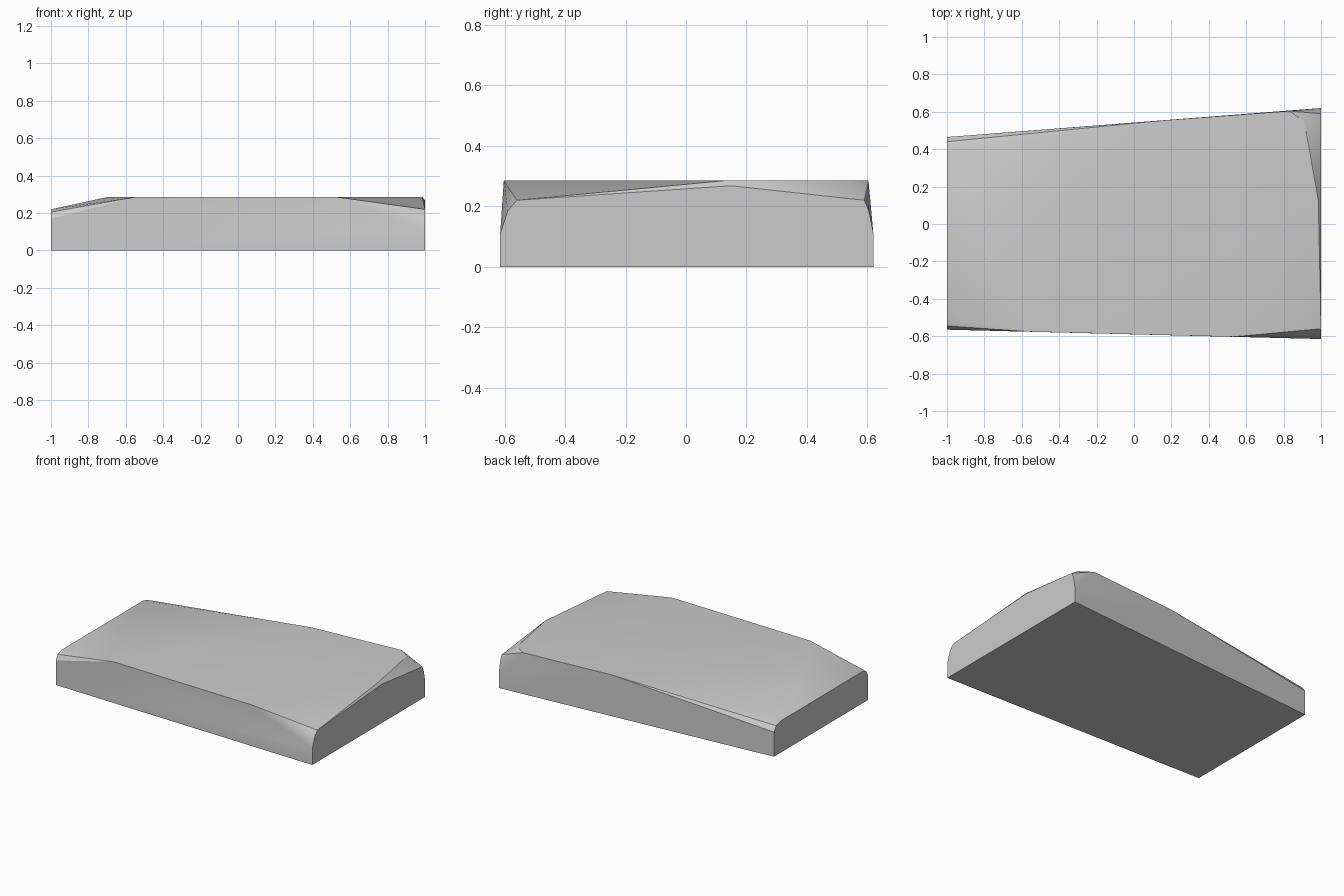
import bpy
import bmesh
import math

old = bpy.data.objects.get("Cube")
if old:
    bpy.data.objects.remove(old, do_unlink=True)

TOP = 0.285   # height of the flat upper surface
RIM = 0.22    # height of the worn rim at both ends

# One plain stone colour
stone = bpy.data.materials.new("light_grey_stone")
stone.use_nodes = True
colour = (0.6, 0.6, 0.6, 1)
stone.diffuse_color = colour
stone.node_tree.nodes["Principled BSDF"].inputs["Base Color"].default_value = colour

# End outlines (y, z): straight sides with rounded upper corners
narrow_end = [(-0.565, 0), (-0.565, 0.17), (-0.545, 0.205), (-0.50, RIM),
              (0.39, RIM), (0.44, 0.205), (0.465, 0.17), (0.465, 0)]
wide_end = [(-0.615, 0), (-0.615, 0.11), (-0.59, 0.185), (-0.56, RIM),
            (0.15, 0.268), (0.59, RIM), (0.605, 0.185), (0.62, 0.11), (0.62, 0)]

# Outline (x, y) of the flat upper surface
flat_top = [(-0.55, -0.576), (0.53, -0.603), (0.985, 0.13), (0.91, 0.55),
            (0.83, 0.604), (0.17, 0.555), (-0.70, -0.35)]

points = [(-1, y, z) for y, z in narrow_end]
points += [(1, y, z) for y, z in wide_end]
points += [(x, y, TOP) for x, y in flat_top]

# Wrap the outlines in a single faceted slab
bm = bmesh.new()
for p in points:
    bm.verts.new(p)
hull = bmesh.ops.convex_hull(bm, input=bm.verts[:])
loose = [v for v in bm.verts if not v.link_faces]
bmesh.ops.delete(bm, geom=loose, context='VERTS')
bmesh.ops.dissolve_limit(bm, angle_limit=math.radians(0.5),
                         verts=bm.verts[:], edges=bm.edges[:])
bmesh.ops.recalc_face_normals(bm, faces=bm.faces[:])

mesh = bpy.data.meshes.new("stone_slab")
bm.to_mesh(mesh)
bm.free()
mesh.materials.append(stone)
slab = bpy.data.objects.new("stone_slab", mesh)
bpy.context.collection.objects.link(slab)

# Soft worn top, crisp side edges
bpy.ops.object.select_all(action='DESELECT')
slab.select_set(True)
bpy.context.view_layer.objects.active = slab
bpy.ops.object.shade_smooth_by_angle(angle=math.radians(30))
